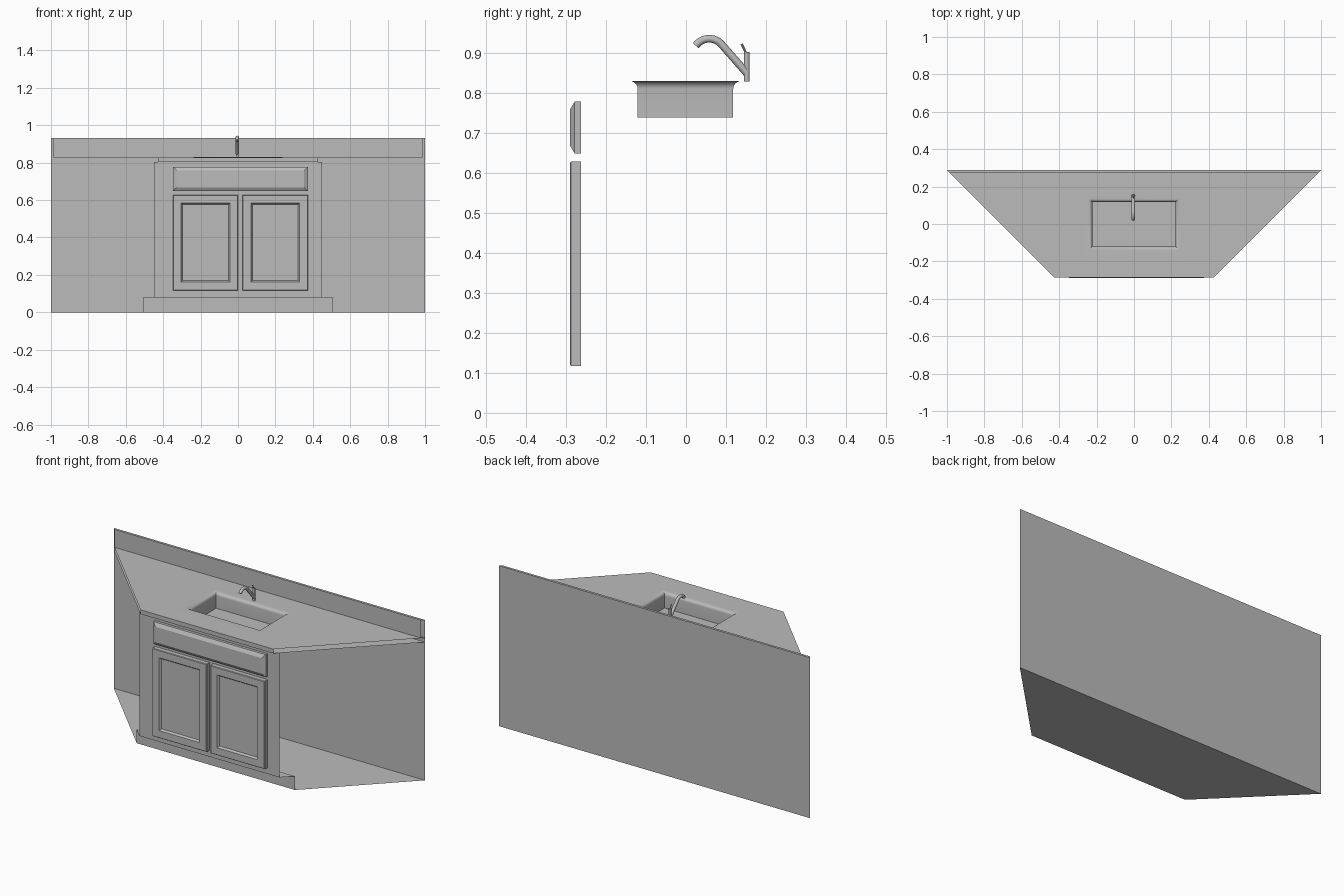
import bpy, bmesh, math
from mathutils import Vector

if "Cube" in bpy.data.objects:
    bpy.data.objects.remove(bpy.data.objects["Cube"])

grey = bpy.data.materials.new("light_grey")
grey.diffuse_color = (0.5, 0.5, 0.5, 1)
grey.use_nodes = True
grey.node_tree.nodes["Principled BSDF"].inputs["Base Color"].default_value = grey.diffuse_color


def make(name, bm, smooth=None):
    me = bpy.data.meshes.new(name)
    bm.to_mesh(me)
    bm.free()
    me.materials.append(grey)
    ob = bpy.data.objects.new(name, me)
    bpy.context.collection.objects.link(ob)
    if smooth:
        bpy.ops.object.select_all(action='DESELECT')
        ob.select_set(True)
        bpy.context.view_layer.objects.active = ob
        bpy.ops.object.shade_smooth_by_angle(angle=math.radians(smooth))
    return ob


def loft(name, rings, cap=False, smooth=None):
    """Join successive matching rings; optionally close the last one."""
    bm = bmesh.new()
    rows = [[bm.verts.new(p) for p in r] for r in rings]
    for a, b in zip(rows, rows[1:]):
        n = len(a)
        for i in range(n):
            j = (i + 1) % n
            bm.faces.new((a[i], a[j], b[j], b[i]))
    if cap:
        bm.faces.new(rows[-1])
    return make(name, bm, smooth)


def sheet(name, pts):
    bm = bmesh.new()
    bm.faces.new([bm.verts.new(p) for p in pts])
    return make(name, bm)


def rect_xy(hx, y0, y1, z):
    return [(-hx, y0, z), (hx, y0, z), (hx, y1, z), (-hx, y1, z)]


def rect_xz(x0, x1, z0, z1, y, d=0):
    return [(x0 + d, y, z0 + d), (x1 - d, y, z0 + d), (x1 - d, y, z1 - d), (x0 + d, y, z1 - d)]


BACK, FRONT, FACE, KICK = 0.288, -0.285, -0.262, -0.203


def half(y):
    """Half width of the corner plan at depth y (sides run at 45 degrees)."""
    return 1 - (BACK - y)


def plan(y0, y1, z):
    return [(-half(y0), y0, z), (half(y0), y0, z), (half(y1), y1, z), (-half(y1), y1, z)]


def upright(name, y, z0, z1):
    return sheet(name, rect_xz(-half(y), half(y), z0, z1, y))


# Open-sided cabinet carcass
sheet("floor_panel", plan(KICK, BACK, 0))
upright("back_panel", BACK, 0, 0.803)
upright("cabinet_front", FACE, 0.08, 0.803)
upright("toe_kick", KICK, 0, 0.08)
sheet("toe_recess_top", plan(FACE, KICK, 0.08))

# Counter slab with a sink cutout
for nm, z in (("counter_top", 0.828), ("counter_underside", 0.803)):
    loft(nm, [plan(FRONT, BACK, z), rect_xy(0.243, -0.138, 0.136, z)])
upright("counter_front_edge", FRONT, 0.803, 0.828)
upright("counter_back_edge", BACK, 0.803, 0.828)

# Backsplash
upright("backsplash_front", 0.274, 0.828, 0.932)
upright("backsplash_back", BACK, 0.828, 0.932)
sheet("backsplash_top", plan(0.274, BACK, 0.932))

# Sink: flat rim, rolled lip, straight basin
rings = [rect_xy(0.27, -0.18, 0.176, 0.8295)]
for i in range(7):
    a = math.radians(90 * i / 6)
    o = 0.02 * (1 - math.sin(a))
    rings.append(rect_xy(0.223 + o, -0.121 - o, 0.118 + o, 0.8095 + 0.02 * math.cos(a)))
rings.append(rect_xy(0.223, -0.121, 0.118, 0.738))
loft("sink", rings, cap=True, smooth=35)

# Drawer front with chamfered border
d = (-0.348, 0.374, 0.648, 0.778)
loft("drawer_front", [rect_xz(*d, FACE), rect_xz(*d, -0.278),
                      rect_xz(*d, -0.29, 0.02)], cap=True)

# Doors with a recessed panel
for nm, x0 in (("left_door", -0.348), ("right_door", 0.025)):
    d = (x0, x0 + 0.349, 0.117, 0.628)
    loft(nm, [rect_xz(*d, FACE), rect_xz(*d, -0.287), rect_xz(*d, -0.29, 0.003),
              rect_xz(*d, -0.29, 0.044), rect_xz(*d, -0.283, 0.049),
              rect_xz(*d, -0.279, 0.052)], cap=True)


def tube(name, path, radius, n=12):
    """Round tube along a path in the yz plane, closed at both ends."""
    pts = [Vector((-0.004, y, z)) for y, z in path]
    bm = bmesh.new()
    rows = []
    for i, p in enumerate(pts):
        t = (pts[min(i + 1, len(pts) - 1)] - pts[max(i - 1, 0)]).normalized()
        side = Vector((1, 0, 0))
        up = t.cross(side)
        rows.append([bm.verts.new(p + radius * (math.cos(k * math.tau / n) * side
                                                + math.sin(k * math.tau / n) * up))
                     for k in range(n)])
    for a, b in zip(rows, rows[1:]):
        for k in range(n):
            j = (k + 1) % n
            bm.faces.new((a[k], a[j], b[j], b[k]))
    bm.faces.new(rows[0])
    bm.faces.new(rows[-1])
    bmesh.ops.recalc_face_normals(bm, faces=bm.faces)
    return make(name, bm, 40)


# Faucet: post, arched spout and lever
tube("faucet_post", [(0.152, 0.828), (0.152, 0.902)], 0.007)
arc = [(0.058 + 0.041 * math.cos(math.radians(a)), 0.894 + 0.041 * math.sin(math.radians(a)))
       for a in range(45, 146, 10)]
tube("faucet_spout", [(0.152, 0.849)] + arc, 0.0095)
tube("faucet_lever", [(0.15, 0.899), (0.139, 0.922)], 0.003, 8)
